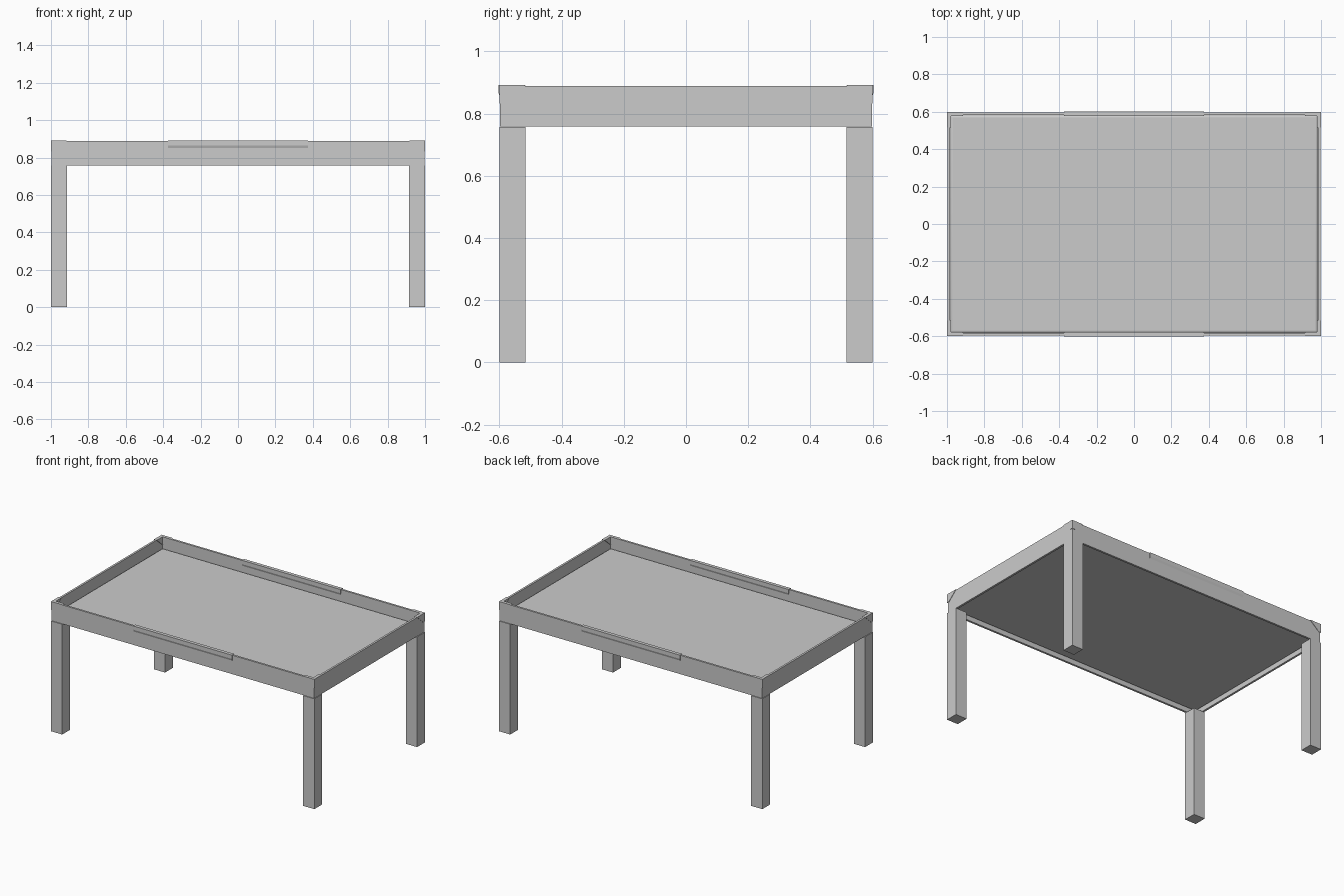
import bpy, bmesh
from mathutils import Vector

if "Cube" in bpy.data.objects:
    bpy.data.objects.remove(bpy.data.objects["Cube"])


def finish(name, bm):
    bmesh.ops.recalc_face_normals(bm, faces=bm.faces)
    me = bpy.data.meshes.new(name)
    bm.to_mesh(me)
    bm.free()
    ob = bpy.data.objects.new(name, me)
    bpy.context.collection.objects.link(ob)
    return ob


def prism(bm, pts, vec):
    """Extrude a flat polygon along a vector into a closed solid."""
    face = bm.faces.new([bm.verts.new(p) for p in pts])
    ext = bmesh.ops.extrude_face_region(bm, geom=[face], use_keep_orig=True)
    moved = [v for v in ext["geom"] if isinstance(v, bmesh.types.BMVert)]
    bmesh.ops.translate(bm, verts=moved, vec=Vector(vec))


def rect(x, y, z):
    return [(-x, -y, z), (x, -y, z), (x, y, z), (-x, y, z)]


TOP, BASE = 0.888, 0.7585
CORNERS = {"front_left": (-1, -1), "front_right": (1, -1),
           "back_left": (-1, 1), "back_right": (1, 1)}

# Rim: thin open rectangular frame
bm = bmesh.new()
loops = [[bm.verts.new(p) for p in rect(1 - d, 0.6 - d, z)] for d, z in
         ((0.003, BASE), (0.003, TOP), (0.017, TOP), (0.017, BASE))]
for a, b in zip(loops, loops[1:] + loops[:1]):
    for i in range(4):
        j = (i + 1) % 4
        bm.faces.new((a[i], a[j], b[j], b[i]))
finish("rim_frame", bm)

# Recessed panel with softly rounded edges
bm = bmesh.new()
prism(bm, rect(0.983, 0.583, 0.785), (0, 0, 0.027))
panel = finish("table_panel", bm)
bev = panel.modifiers.new("round", "BEVEL")
bev.width = 0.013
bev.segments = 4
bpy.context.view_layer.objects.active = panel
panel.select_set(True)
bpy.ops.object.shade_smooth_by_angle()
panel.select_set(False)

for where, (sx, sy) in CORNERS.items():
    # Square legs
    bm = bmesh.new()
    prism(bm, [(sx * x, sy * y, 0) for x, y in
               ((0.915, 0.515), (1, 0.515), (1, 0.6), (0.915, 0.6))],
          (0, 0, 0.757))
    finish(where + "_leg", bm)

    # Corner guards: two gusset arms wrapped over the rim
    gusset = ((0.085, 0.891), (0, 0.891), (0, 0.832), (0.017, 0.832))
    bm = bmesh.new()
    prism(bm, [(sx * (1 - d), sy * 0.6, z) for d, z in gusset],
          (0, -sy * 0.022, 0))
    prism(bm, [(sx, sy * (0.6 - d), z) for d, z in gusset],
          (-sx * 0.022, 0, 0))
    finish(where + "_corner_guard", bm)

# Grip strips clipped over the long rims, with chamfered lower lips
for where, s in (("front", -1), ("back", 1)):
    profile = ((0.597, 0.851), (0.602, 0.865), (0.602, 0.891),
               (0.578, 0.891), (0.578, 0.865), (0.583, 0.851))
    bm = bmesh.new()
    prism(bm, [(-0.375, s * y, z) for y, z in profile], (0.75, 0, 0))
    finish(where + "_grip_strip", bm)
